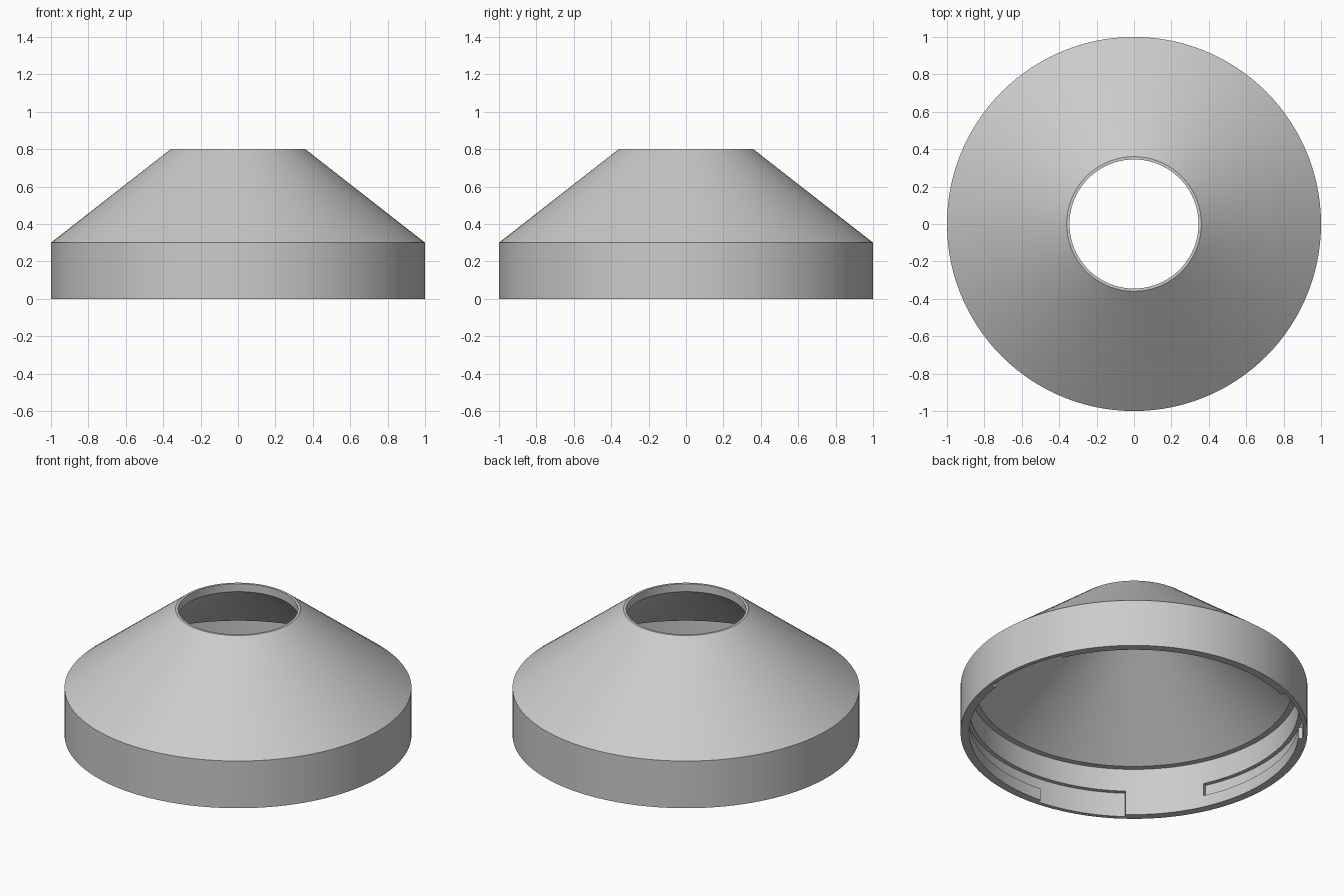
import bpy, bmesh, math

if "Cube" in bpy.data.objects:
    bpy.data.objects.remove(bpy.data.objects["Cube"])

SEGMENTS = 120
grey = bpy.data.materials.new("light grey")
grey.diffuse_color = (0.6, 0.6, 0.6, 1)
grey.use_nodes = True
grey.node_tree.nodes["Principled BSDF"].inputs["Base Color"].default_value = grey.diffuse_color


def make_object(name, bm):
    bmesh.ops.recalc_face_normals(bm, faces=bm.faces[:])
    mesh = bpy.data.meshes.new(name)
    bm.to_mesh(mesh)
    bm.free()
    mesh.materials.append(grey)
    obj = bpy.data.objects.new(name, mesh)
    bpy.context.collection.objects.link(obj)
    return obj


def sweep(name, profile, start, span, steps):
    """Sweep a closed (radius, z) profile around z; a full turn is closed."""
    bm = bmesh.new()
    full = span == 360
    rings = []
    for i in range(steps if full else steps + 1):
        a = math.radians(start + span * i / steps)
        rings.append([bm.verts.new((r * math.cos(a), r * math.sin(a), z))
                      for r, z in profile])
    n = len(profile)
    for i in range(steps):
        p, q = rings[i], rings[(i + 1) % len(rings)]
        for j in range(n):
            k = (j + 1) % n
            bm.faces.new((p[j], q[j], q[k], p[k]))
    if not full:
        bm.faces.new(rings[0])
        bm.faces.new(rings[-1])
    return make_object(name, bm)


# Hollow cap: straight skirt, cone, short neck bore and inner ledge
cap = sweep("conical_cap",
            [(1, 0), (1, 0.3), (0.36, 0.8), (0.345, 0.8),
             (0.345, 0.75), (0.915, 0.3), (0.95, 0.3), (0.95, 0)],
            0, 360, SEGMENTS)

# Three L-shaped bayonet slots: an open entry and a locking groove
cutters = []
for start in (113, 233, 353):
    groove = [(0.9, 0.075), (0.975, 0.075), (0.975, 0.155), (0.9, 0.155)]
    entry = [(0.9, -0.05), (0.975, -0.05), (0.975, 0.155), (0.9, 0.155)]
    cutters.append(sweep("entry_cutter", entry, start, 31.5, 11))
    cutters.append(sweep("groove_cutter", groove, start + 31, 61, 20))

bpy.context.view_layer.objects.active = cap
cap.select_set(True)
for cutter in cutters:
    cutter.hide_render = True
    mod = cap.modifiers.new("slot", 'BOOLEAN')
    mod.operation = 'DIFFERENCE'
    mod.solver = 'EXACT'
    mod.object = cutter
    bpy.ops.object.modifier_apply(modifier=mod.name)
for cutter in cutters:
    bpy.data.objects.remove(cutter)

bpy.ops.object.shade_smooth_by_angle(angle=math.radians(25))
